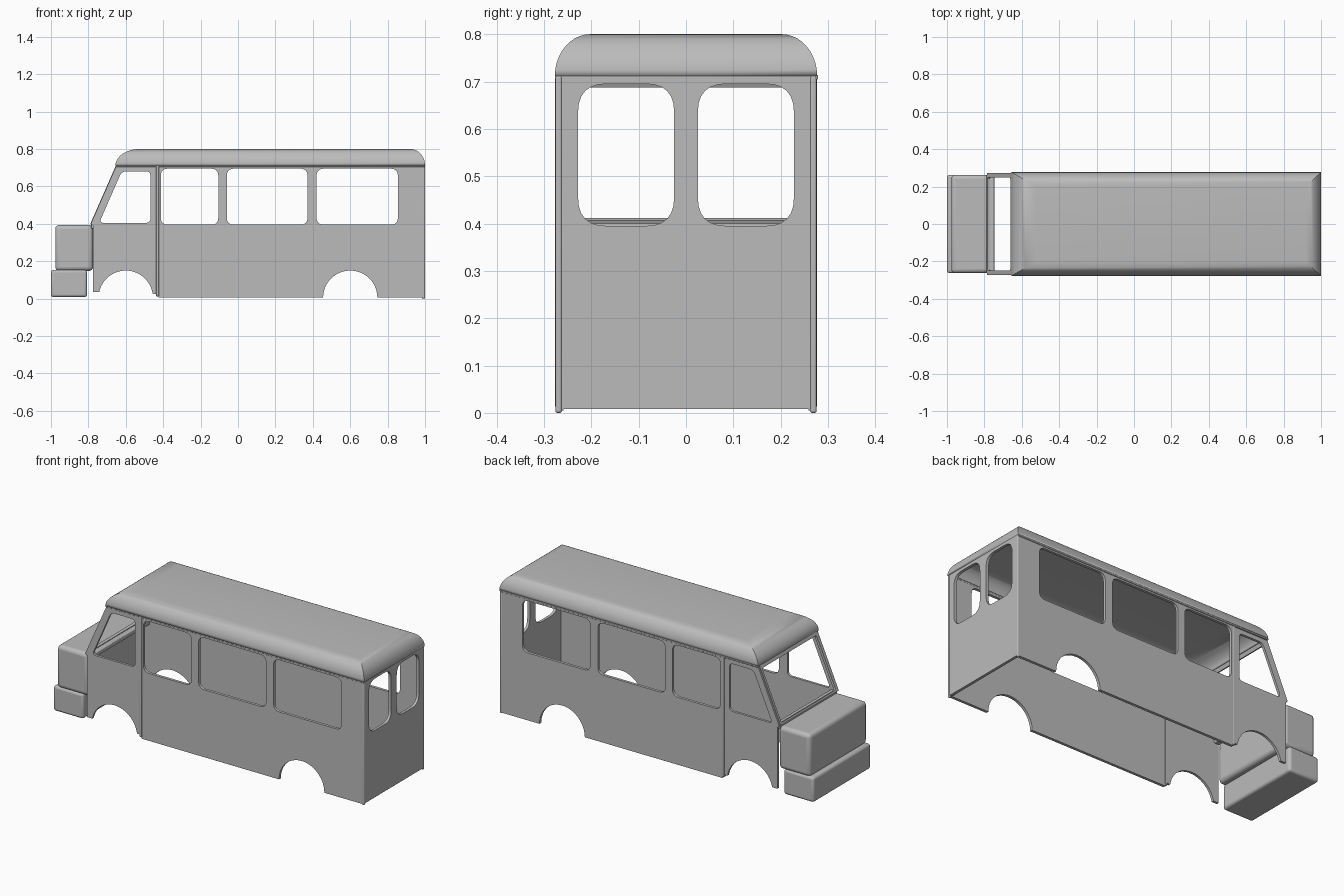
import bpy, bmesh, math
from mathutils import Vector, Matrix

cube = bpy.data.objects.get("Cube")
if cube:
    bpy.data.objects.remove(cube, do_unlink=True)

GREY = (0.5, 0.5, 0.5, 1)
paint = bpy.data.materials.new("grey_paint")
paint.use_nodes = True
paint.diffuse_color = GREY
paint.node_tree.nodes["Principled BSDF"].inputs["Base Color"].default_value = GREY
parts = []


def add_mesh(name, mesh):
    mesh.materials.clear()
    mesh.materials.append(paint)
    ob = bpy.data.objects.new(name, mesh)
    bpy.context.collection.objects.link(ob)
    parts.append(ob)
    return ob


def box(name, lo, hi, bevel=0.0):
    """Box between two corners, with optional rounded edges."""
    lo, hi = Vector(lo), Vector(hi)
    bm = bmesh.new()
    bmesh.ops.create_cube(bm, size=1, matrix=Matrix.Translation((lo + hi) / 2)
                          @ Matrix.Diagonal((*(hi - lo), 1)))
    mesh = bpy.data.meshes.new(name)
    bm.to_mesh(mesh)
    bm.free()
    ob = add_mesh(name, mesh)
    if bevel:
        mod = ob.modifiers.new("rounding", 'BEVEL')
        mod.width, mod.segments = bevel, 4
    return ob


def rounded(points, r, steps=6):
    """Round the corners of a polygon."""
    out = []
    for i, p in enumerate(points):
        p = Vector(p)
        a = p + (Vector(points[i - 1]) - p).normalized() * r
        b = p + (Vector(points[(i + 1) % len(points)]) - p).normalized() * r
        for k in range(steps + 1):
            t = k / steps
            out.append(a * (1 - t) ** 2 + p * 2 * t * (1 - t) + b * t * t)
    return out


def rect(x0, x1, y0, y1):
    return [(x0, y0), (x1, y0), (x1, y1), (x0, y1)]


def arch(cx, cz, r, base):
    """Wheel arch points, from left to right, starting at height base."""
    a0 = math.asin((base - cz) / r)
    angles = [math.pi - a0 - (math.pi - 2 * a0) * k / 24 for k in range(25)]
    return [(cx + r * math.cos(a), cz + r * math.sin(a)) for a in angles]


def plate(name, outlines, origin, u, v, thick):
    """Flat panel with holes, drawn along u and v and centred on its plane."""
    cu = bpy.data.curves.new(name, 'CURVE')
    cu.dimensions, cu.fill_mode, cu.extrude = '2D', 'BOTH', thick / 2
    for pts in outlines:
        sp = cu.splines.new('POLY')
        sp.points.add(len(pts) - 1)
        for sp_pt, p in zip(sp.points, pts):
            sp_pt.co = (p[0], p[1], 0, 1)
        sp.use_cyclic_u = True
    tmp = bpy.data.objects.new(name + "_outline", cu)
    mesh = bpy.data.meshes.new_from_object(tmp)
    bpy.data.objects.remove(tmp)
    bpy.data.curves.remove(cu)
    u, v = Vector(u).normalized(), Vector(v).normalized()
    m = Matrix((u, v, u.cross(v))).transposed().to_4x4()
    mesh.transform(Matrix.Translation(origin) @ m)
    bm = bmesh.new()
    bm.from_mesh(mesh)
    bmesh.ops.remove_doubles(bm, verts=bm.verts, dist=1e-5)
    bmesh.ops.recalc_face_normals(bm, faces=bm.faces)
    bm.to_mesh(mesh)
    bm.free()
    mesh.name = name
    return add_mesh(name, mesh)


X, Y, Z = (1, 0, 0), (0, 1, 0), (0, 0, 1)
SILL, HEAD, EAVE = 0.395, 0.695, 0.712

# Side walls, cab sides, seam posts and gutters, mirrored across the van
body = [(-0.425, 0.005)] + arch(0.6, 0.005, 0.145, 0.005) + [
    (0.997, 0.005), (0.997, EAVE), (-0.425, EAVE)]
side_windows = [rounded(rect(a, b, SILL, HEAD), 0.04)
                for a, b in ((-0.413, -0.105), (-0.06, 0.372), (0.42, 0.855))]
cab = [(-0.775, 0.035)] + arch(-0.6, 0.005, 0.145, 0.035) + [
    (-0.455, 0.025), (-0.425, 0.025), (-0.425, EAVE), (-0.65, EAVE),
    (-0.787, 0.4), (-0.775, 0.39)]
cab_window = rounded([(-0.742, 0.405), (-0.468, 0.405),
                      (-0.468, 0.68), (-0.622, 0.68)], 0.025)
for s, side in ((1, "left"), (-1, "right")):
    plate(side + "_wall", [body] + side_windows, (0, s * 0.267, 0), X, Z, 0.016)
    plate(side + "_cab_side", [cab, cab_window], (0, s * 0.265, 0), X, Z, 0.014)
    y0, y1 = sorted((s * 0.258, s * 0.277))
    box(side + "_seam_post", (-0.438, y0, 0.012), (-0.422, y1, EAVE), 0.004)
    box(side + "_gutter", (-0.655, y0, 0.704), (0.998, s * 0.279 if s > 0 else y1, 0.714)
        if s > 0 else (0.998, y1, 0.714), 0.003)
    y0, y1 = sorted((s * 0.262, s * 0.276))
    box(side + "_rear_corner", (0.984, y0, 0), (1.0, y1, EAVE), 0.005)

# Rear wall with two windows
rear_windows = [rounded(rect(a, b, SILL, HEAD), 0.06)
                for a, b in ((-0.228, -0.025), (0.025, 0.228))]
plate("rear_wall", [rect(-0.264, 0.264, 0.008, EAVE)] + rear_windows,
      (0.99, 0, 0), Y, Z, 0.016)

# Sloping windscreen frame and the ledge below it
slope = Vector((0.137, 0, 0.312))
plate("windscreen_frame",
      [rect(-0.262, 0.262, 0, slope.length),
       rounded(rect(-0.248, 0.248, 0.012, slope.length - 0.022), 0.012)],
      (-0.783, 0, 0.398), Y, slope, 0.014)
box("windscreen_ledge", (-0.785, -0.26, 0.375), (-0.746, 0.26, 0.4), 0.004)

# Bonnet and bumper
box("bonnet", (-0.977, -0.263, 0.148), (-0.775, 0.263, 0.394), 0.022)
box("bumper", (-1.0, -0.263, 0.008), (-0.807, 0.263, 0.154), 0.015)

# Domed roof: shrinking rectangular rings closed by a flat top
bm = bmesh.new()
rings = []
STEPS = 10
for k in range(STEPS + 1):
    a = math.pi / 2 * k / STEPS
    inset, z = 1 - math.cos(a), EAVE + 0.088 * math.sin(a)
    y = 0.277 - 0.075 * inset
    x0, x1 = -0.655 + 0.13 * inset, 1.0 - 0.08 * inset
    rings.append([bm.verts.new((px, py, z)) for px, py in rect(x0, x1, -y, y)])
for low, high in zip(rings, rings[1:]):
    for i in range(4):
        j = (i + 1) % 4
        bm.faces.new((low[i], low[j], high[j], high[i]))
bm.faces.new(rings[-1])
bmesh.ops.recalc_face_normals(bm, faces=bm.faces)
roof_mesh = bpy.data.meshes.new("roof")
bm.to_mesh(roof_mesh)
bm.free()
roof = add_mesh("roof", roof_mesh)
if roof_mesh.polygons[-1].normal.z < 0:
    roof_mesh.flip_normals()
shell = roof.modifiers.new("shell", 'SOLIDIFY')
shell.thickness, shell.offset = 0.014, -1

# Smooth shading that keeps the edges sharp
bpy.ops.object.select_all(action='DESELECT')
for ob in parts:
    ob.select_set(True)
bpy.context.view_layer.objects.active = roof
bpy.ops.object.shade_smooth_by_angle(angle=math.radians(35))
